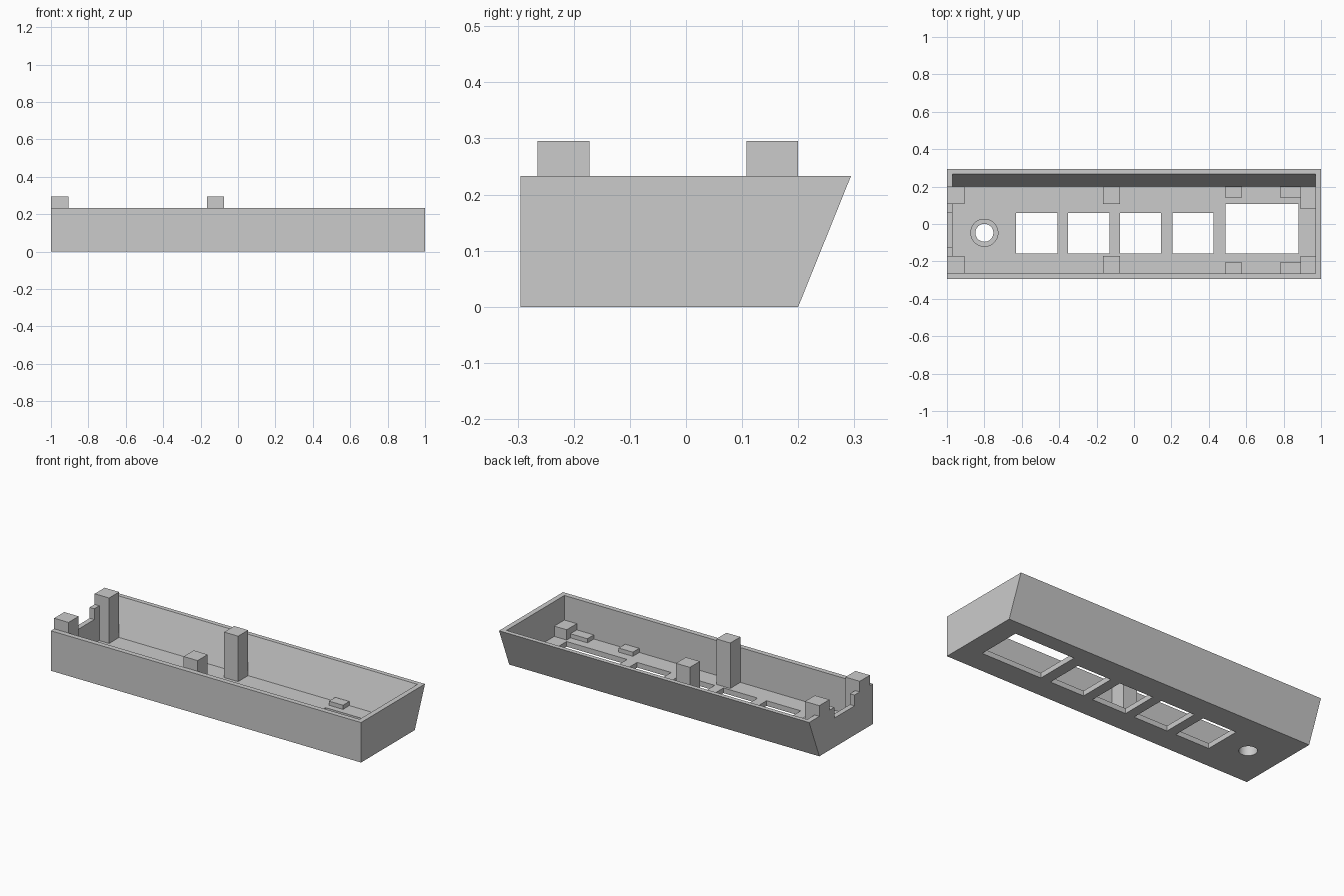
import bpy, bmesh, math

if "Cube" in bpy.data.objects:
    bpy.data.objects.remove(bpy.data.objects["Cube"], do_unlink=True)

grey = bpy.data.materials.new("light_grey_plastic")
grey.use_nodes = True
grey.diffuse_color = (0.6, 0.6, 0.6, 1)
grey.node_tree.nodes["Principled BSDF"].inputs["Base Color"].default_value = (0.6, 0.6, 0.6, 1)

FLOOR, RIM, TOP = 0.03, 0.233, 0.295


def add_object(name, bm):
    bmesh.ops.recalc_face_normals(bm, faces=bm.faces)
    mesh = bpy.data.meshes.new(name)
    bm.to_mesh(mesh)
    bm.free()
    mesh.materials.append(grey)
    obj = bpy.data.objects.new(name, mesh)
    bpy.context.collection.objects.link(obj)
    return obj


def prism(name, profile, x0, x1):
    """Extrude a closed (y, z) profile along x."""
    bm = bmesh.new()
    face = bm.faces.new([bm.verts.new((x0, y, z)) for y, z in profile])
    ext = bmesh.ops.extrude_face_region(bm, geom=[face])["geom"]
    verts = [v for v in ext if isinstance(v, bmesh.types.BMVert)]
    bmesh.ops.translate(bm, verts=verts, vec=(x1 - x0, 0, 0))
    return add_object(name, bm)


def box(name, x0, x1, y0, y1, z0, z1):
    return prism(name, [(y0, z0), (y1, z0), (y1, z1), (y0, z1)], x0, x1)


def cylinder(name, x, y, radius, z0, z1):
    bm = bmesh.new()
    bmesh.ops.create_cone(bm, cap_ends=True, segments=48, radius1=radius,
                          radius2=radius, depth=z1 - z0)
    bmesh.ops.translate(bm, verts=bm.verts, vec=(x, y, (z0 + z1) / 2))
    return add_object(name, bm)


def combine(target, tool, operation):
    """Bake a boolean into the target and remove the tool."""
    tool.hide_render = True
    mod = target.modifiers.new("combine", 'BOOLEAN')
    mod.operation, mod.solver, mod.object = operation, 'EXACT', tool
    deps = bpy.context.evaluated_depsgraph_get()
    baked = bpy.data.meshes.new_from_object(target.evaluated_get(deps))
    target.modifiers.clear()
    target.data = baked
    bpy.data.objects.remove(tool, do_unlink=True)


# Hollow case with a sloping back wall
case = prism("case", [(-0.295, 0), (0.2, 0), (0.294, RIM), (-0.295, RIM)], -1, 1)
cavity = prism("cavity_cutter", [(-0.265, FLOOR), (0.2, FLOOR), (0.29, 0.3), (-0.265, 0.3)],
               -0.97, 0.97)
combine(case, cavity, 'DIFFERENCE')

# Button openings and the wide display opening
openings = [(-0.63, -0.41, 0.06), (-0.352, -0.132, 0.06), (-0.075, 0.145, 0.06),
            (0.205, 0.425, 0.06), (0.49, 0.88, 0.107)]
for x0, x1, y1 in openings:
    combine(case, box("opening_cutter", x0, x1, -0.157, y1, -0.1, 0.1), 'DIFFERENCE')

# Round opening with a raised collar
combine(case, cylinder("collar", -0.8, -0.047, 0.075, 0.015, 0.06), 'UNION')
combine(case, cylinder("hole_cutter", -0.8, -0.047, 0.048, -0.1, 0.15), 'DIFFERENCE')

# Cable notch in the end wall
combine(case, box("notch_cutter", -1.1, -0.95, -0.124, 0.062, 0.17, 0.4), 'DIFFERENCE')

# Tall posts: corner pair merged with the end wall, middle pair free-standing
for side, y0, y1 in (("front", -0.265, -0.172), ("back", 0.108, 0.2)):
    combine(case, box("corner_post", -1, -0.907, y0, y1, 0.015, TOP), 'UNION')
    box(side + "_middle_post", -0.165, -0.075, y0, y1, FLOOR, TOP)

# Low pads and corner supports beside the wide opening
for side, y0, y1 in (("front", -0.265, -0.206), ("back", 0.142, 0.2)):
    box(side + "_inner_pad", 0.487, 0.578, y0, y1, FLOOR, 0.054)
    box(side + "_outer_pad", 0.78, 0.89, y0, y1, FLOOR, 0.054)
box("front_corner_support", 0.89, 0.97, -0.265, -0.172, FLOOR, 0.09)
box("back_corner_support", 0.89, 0.97, 0.08, 0.2, FLOOR, 0.09)

# Smooth only the round collar, keep every hard edge
bpy.ops.object.select_all(action='DESELECT')
case.select_set(True)
bpy.context.view_layer.objects.active = case
bpy.ops.object.shade_smooth_by_angle(angle=math.radians(20))
